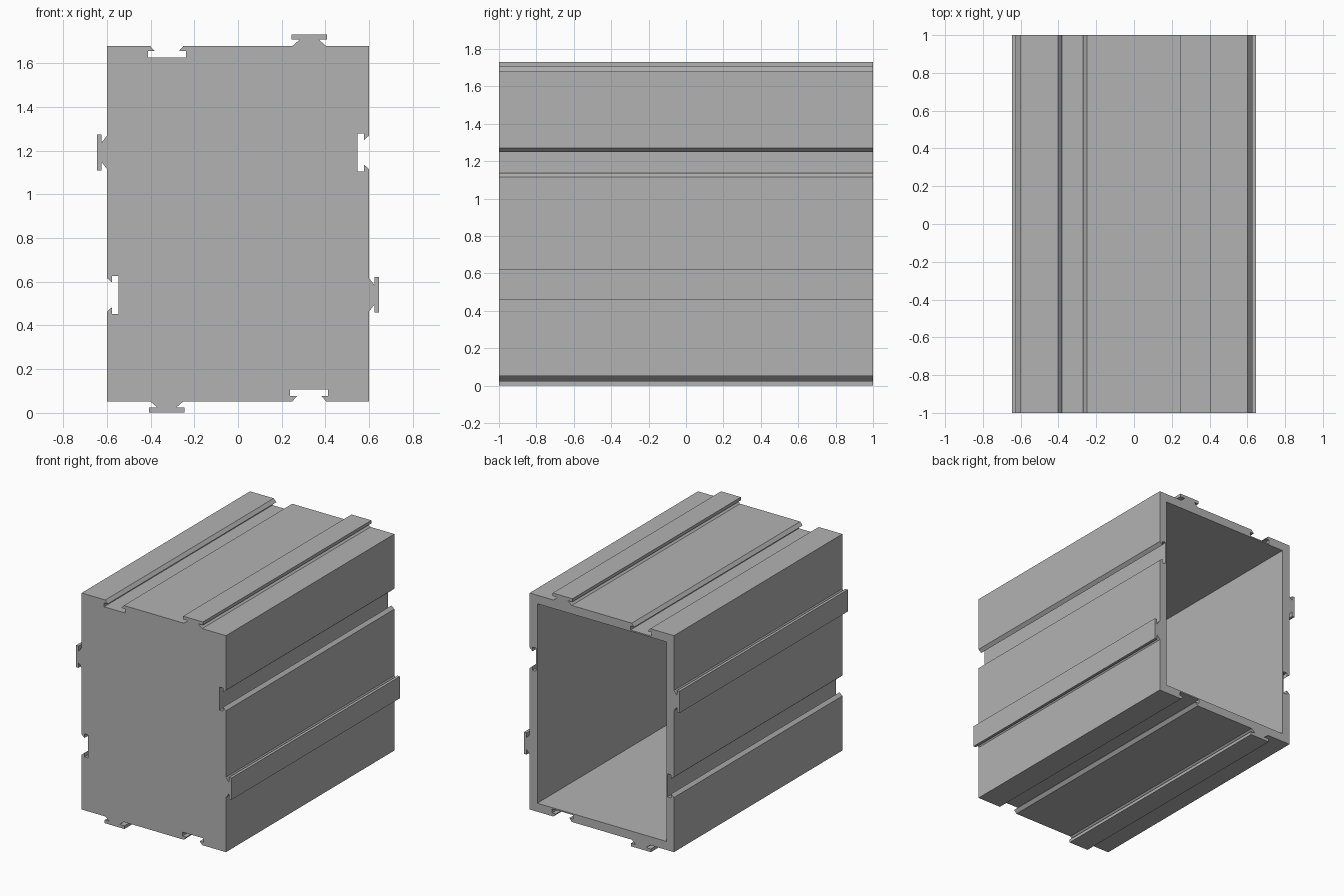
import bpy, bmesh
from mathutils import Vector

cube = bpy.data.objects.get("Cube")
if cube:
    bpy.data.objects.remove(cube, do_unlink=True)

HALF_W, HALF_H, MID_Z = 0.6, 0.8135, 0.8665   # body section
HALF_L, WALL = 1.0, 0.064
OFFSET = 0.326                                # rail and groove distance from centre

# Half sections: (distance along the side, height above the surface)
RAIL = [(0.076, 0), (0.044, 0.027), (0.082, 0.027), (0.082, 0.05)]
GROOVE = [(0.077, 0), (0.056, -0.024), (0.087, -0.024), (0.087, -0.054)]

grey = bpy.data.materials.new("grey plastic")
grey.use_nodes = True
color = (0.45, 0.45, 0.45, 1)
grey.diffuse_color = color
grey.node_tree.nodes["Principled BSDF"].inputs["Base Color"].default_value = color


def mirrored(half):
    return [(-s, h) for s, h in half] + [(s, h) for s, h in reversed(half)]


def outer_section():
    """Walk the four sides; each has a rail first and a groove after it."""
    points = []
    for along, out in (((1, 0), (0, -1)), ((0, 1), (1, 0)),
                       ((-1, 0), (0, 1)), ((0, -1), (-1, 0))):
        along, out = Vector(along), Vector(out)
        flat = along.x != 0
        reach, half = (HALF_H, HALF_W) if flat else (HALF_W, HALF_H)
        rise = 1.03 if flat else 0.92         # side rails stand slightly lower
        points.append(out * reach - along * half)
        for centre, half_section, k in ((-OFFSET, RAIL, rise), (OFFSET, GROOVE, 1)):
            for s, h in mirrored(half_section):
                points.append(along * (centre + s) + out * (reach + h * k))
    return points


def loop(bm, points, y):
    verts = [bm.verts.new((p.x, y, p.y + MID_Z)) for p in points]
    edges = [bm.edges.new((v, verts[i - 1])) for i, v in enumerate(verts)]
    return verts, edges


def skin(bm, a, b):
    for i in range(len(a)):
        bm.faces.new((a[i - 1], a[i], b[i], b[i - 1]))


# Open-backed box with dovetail rails and grooves running its length
bm = bmesh.new()
outer = outer_section()
w, h = HALF_W - WALL, HALF_H - WALL
inner = [Vector(p) for p in ((-w, -h), (w, -h), (w, h), (-w, h))]
front, _ = loop(bm, outer, -HALF_L)
back, back_edges = loop(bm, outer, HALF_L)
mouth, mouth_edges = loop(bm, inner, HALF_L)
floor, _ = loop(bm, inner, -HALF_L + WALL)
skin(bm, front, back)
skin(bm, mouth, floor)
bm.faces.new(front)
bm.faces.new(floor)
# Back rim between the outer section and the opening
bmesh.ops.triangle_fill(bm, edges=back_edges + mouth_edges, use_beauty=True)
bmesh.ops.dissolve_limit(bm, angle_limit=0.001, verts=[],
                         edges=[e for e in bm.edges if all(v.co.y > HALF_L - 0.001 for v in e.verts)])
bmesh.ops.triangulate(bm, faces=[f for f in bm.faces if len(f.verts) > 4])
bmesh.ops.recalc_face_normals(bm, faces=bm.faces)
mesh = bpy.data.meshes.new("interlocking_box")
bm.to_mesh(mesh)
bm.free()
mesh.materials.append(grey)
bpy.context.collection.objects.link(bpy.data.objects.new("interlocking_box", mesh))
